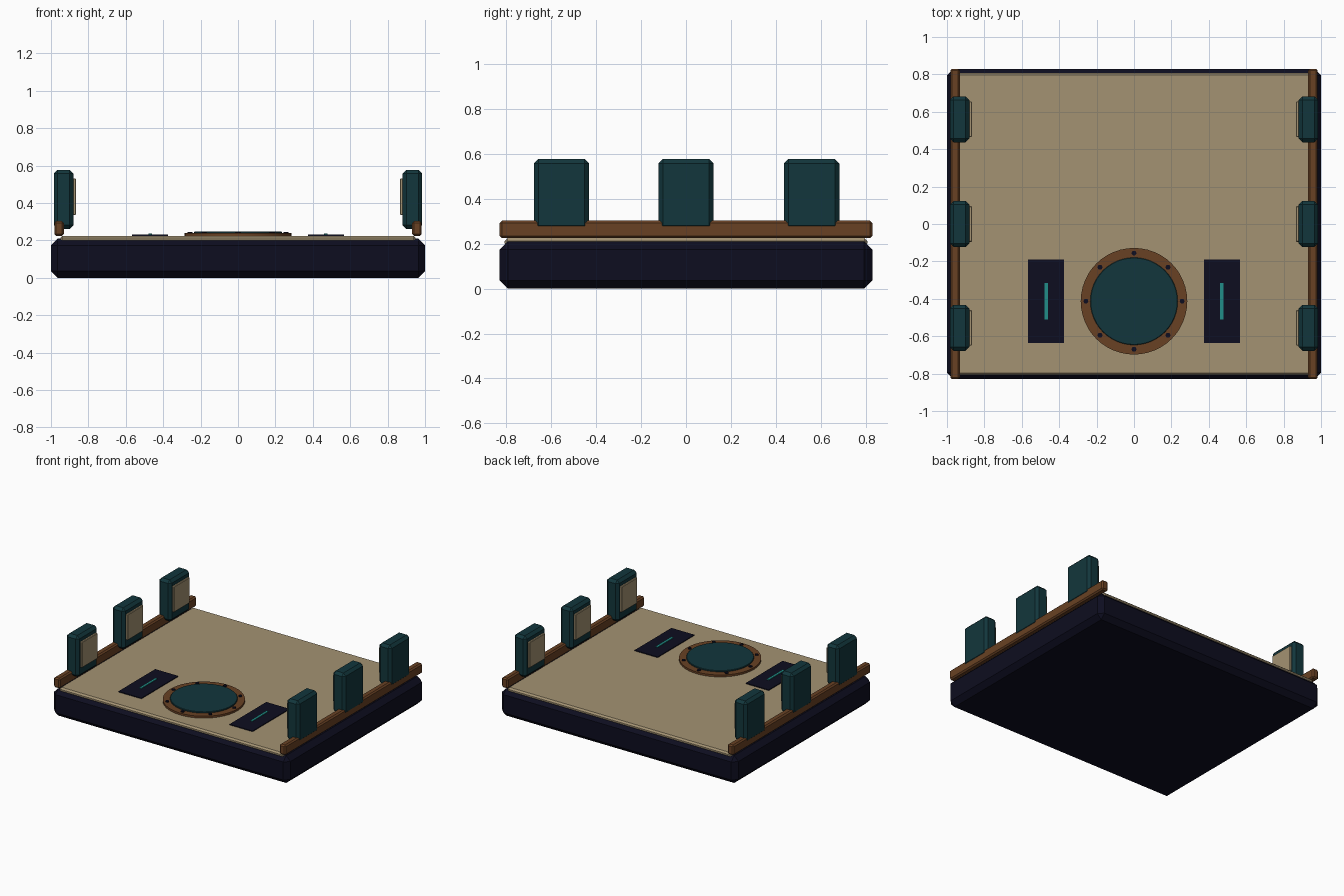
import bpy, math

cube = bpy.data.objects.get("Cube")
if cube:
    bpy.data.objects.remove(cube, do_unlink=True)


def material(name, rgb):
    m = bpy.data.materials.new(name)
    m.use_nodes = True
    m.diffuse_color = (*rgb, 1)
    bsdf = m.node_tree.nodes["Principled BSDF"]
    bsdf.inputs["Base Color"].default_value = (*rgb, 1)
    bsdf.inputs["Roughness"].default_value = 0.7
    return m


NAVY = material("dark navy", (0.004, 0.004, 0.014))
SAND = material("sand", (0.37, 0.29, 0.17))
BROWN = material("brown", (0.14, 0.053, 0.017))
TEAL = material("deep teal", (0.006, 0.037, 0.045))
GLOW = material("bright teal", (0.015, 0.27, 0.25))


def finish(name, mat, bevel, segments):
    ob = bpy.context.object
    ob.name = name
    ob.data.materials.append(mat)
    if bevel:
        mod = ob.modifiers.new("edge bevel", "BEVEL")
        mod.width = bevel
        mod.segments = segments
    return ob


def box(name, mat, low, high, bevel=0, segments=1):
    """Box between two corners, with optional bevelled edges."""
    centre = [(a + b) / 2 for a, b in zip(low, high)]
    bpy.ops.mesh.primitive_cube_add(size=1, location=centre)
    ob = bpy.context.object
    ob.scale = [b - a for a, b in zip(low, high)]
    bpy.ops.object.transform_apply(location=False, rotation=False, scale=True)
    return finish(name, mat, bevel, segments)


def disc(name, mat, x, y, z0, z1, radius, sides, bevel=0):
    """Upright cylinder with smooth sides."""
    bpy.ops.mesh.primitive_cylinder_add(
        vertices=sides, radius=radius, depth=z1 - z0, location=(x, y, (z0 + z1) / 2))
    bpy.ops.object.shade_smooth_by_angle()
    return finish(name, mat, bevel, 1)


def side_box(name, mat, side, x0, x1, y0, y1, z0, z1, bevel=0):
    """Box given for the +x side, placed on either side."""
    xs = sorted((side * x0, side * x1))
    return box(name, mat, (xs[0], y0, z0), (xs[1], y1, z1), bevel)


# Slab and deck
box("base_slab", NAVY, (-1, -0.83, 0), (1, 0.83, 0.21), 0.036)
box("deck", SAND, (-0.95, -0.808, 0.19), (0.95, 0.808, 0.225), 0.012)

for side, label in ((1, "left"), (-1, "right")):
    # Rail with three padded posts
    side_box(label + "_rail", BROWN, side, 0.93, 0.982, -0.83, 0.83, 0.225, 0.303, 0.01)
    for y, place in ((-0.555, "front"), (0, "middle"), (0.56, "back")):
        tag = f"{label}_{place}_"
        side_box(tag + "post", TEAL, side, 0.88, 0.985, y - 0.123, y + 0.123, 0.262, 0.578, 0.02)
        side_box(tag + "pad", SAND, side, 0.866, 0.89, y - 0.095, y + 0.095, 0.335, 0.532, 0.004)
    # Floor panel with a light strip
    side_box(label + "_floor_panel", NAVY, side, 0.373, 0.568, -0.635, -0.19, 0.222, 0.231)
    side_box(label + "_light_strip", GLOW, side, 0.461, 0.479, -0.51, -0.315, 0.229, 0.236)

# Round hatch with bolts around its rim
HATCH_Y = -0.413
disc("hatch_rim", BROWN, 0, HATCH_Y, 0.22, 0.24, 0.285, 48)
disc("hatch_cover", TEAL, 0, HATCH_Y, 0.225, 0.249, 0.234, 48, 0.003)
for i in range(8):
    a = i * math.tau / 8
    disc(f"hatch_bolt_{i + 1}", NAVY, 0.257 * math.cos(a), HATCH_Y + 0.257 * math.sin(a),
         0.235, 0.246, 0.013, 12)
